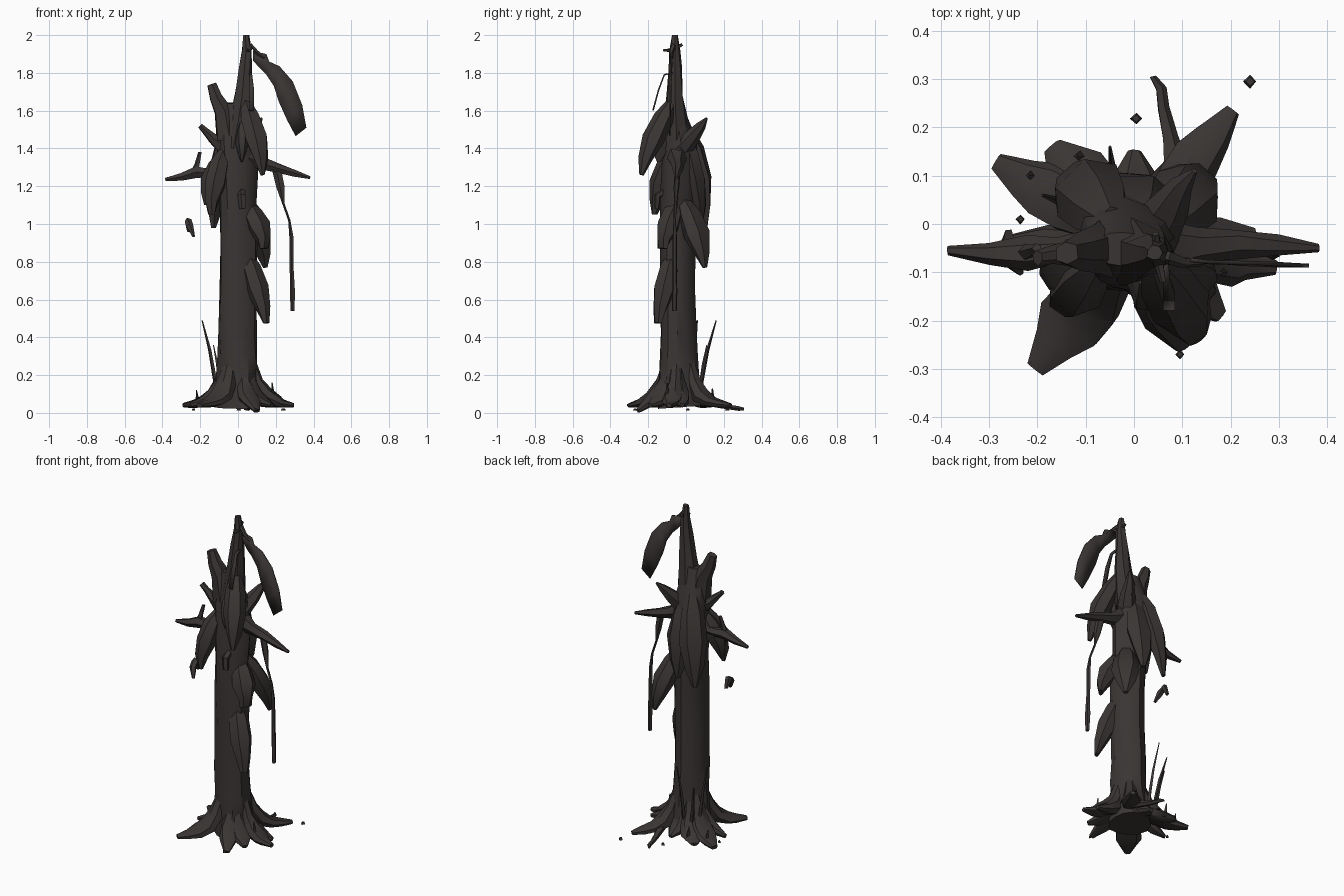
import bpy, math, random
from mathutils import Vector

random.seed(4)
bark = bpy.data.materials.new("dark bark")
bark.diffuse_color = (0.042, 0.036, 0.034, 1)


def make(name, verts, faces, angle=35):
    me = bpy.data.meshes.new(name)
    me.from_pydata([(x, y, max(z, 0.0)) for x, y, z in verts], [], faces)
    me.materials.append(bark)
    me.shade_smooth()
    me.set_sharp_from_angle(angle=math.radians(angle))
    ob = bpy.data.objects.new(name, me)
    bpy.context.collection.objects.link(ob)
    return ob


def loft(name, pts, sides=6, jitter=0.0, lobes=0.0, twist=0.0):
    """Loft elliptical rings along (x, y, z, half_width, half_depth) points."""
    P = [Vector(p[:3]) for p in pts]
    d = P[-1] - P[0]
    d.z = 0
    if d.length < 0.05:
        d = Vector((0, -1, 0))
    side = d.normalized().cross(Vector((0, 0, 1)))
    verts, n = [], len(pts)
    for i, p in enumerate(pts):
        t = (P[min(i + 1, n - 1)] - P[max(i - 1, 0)]).normalized()
        nor = side.cross(t).normalized()
        for k in range(sides):
            a = 2 * math.pi * k / sides
            m = 1 + lobes * math.cos(3 * a + twist * i) + random.uniform(-jitter, jitter)
            verts.append(P[i] + side * (p[3] * m * math.cos(a)) + nor * (p[4] * m * math.sin(a)))
    faces = [(i * sides + k, i * sides + (k + 1) % sides,
              (i + 1) * sides + (k + 1) % sides, (i + 1) * sides + k)
             for i in range(n - 1) for k in range(sides)]
    faces += [tuple(reversed(range(sides))), tuple(range((n - 1) * sides, n * sides))]
    return make(name, verts, faces)


def limb(name, pts, sides=6, jitter=0.12):
    return loft(name, [(x, y, z, r, r) for x, y, z, r in pts], sides, jitter)


def sheet(name, edge_a, edge_b, thick=0.005):
    """Thin strip between two edges."""
    n = len(edge_a)
    ob = make(name, edge_a + edge_b,
              [(i, i + 1, n + i + 1, n + i) for i in range(n - 1)])
    mod = ob.modifiers.new("thickness", 'SOLIDIFY')
    mod.thickness, mod.offset = thick, 0
    return ob


def flap(name, root, tip, width, bulge, blunt=.2):
    """Drooping bark flap, thick and merged at its root, bulging outwards."""
    r, t = Vector(root), Vector(tip)
    out = Vector((t.x, t.y + 0.05, 0)).normalized()
    pts = []
    for f, w, h, b in ((0, .5, .03, -.2), (.2, .95, .052, .3), (.5, 1.1, .058, .6),
                       (.78, .7, .036, .55), (1, blunt, .012, 0)):
        p = r.lerp(t, f) + out * bulge * b
        pts.append((*p, width * w, h))
    return loft(name, pts, 6, 0.08)


# Trunk with flared base
loft("trunk", [(0, -.03, .03, .12, .12), (0, -.035, .1, .118, .115), (0, -.04, .2, .108, .104),
               (0, -.045, .3, .103, .1),
               (-.005, -.045, .42, .102, .096), (0, -.05, .65, .1, .092),
               (0, -.05, .9, .098, .094), (-.005, -.045, 1.1, .098, .094), (-.01, -.035, 1.3, .108, .1),
               (-.02, -.03, 1.45, .1, .085), (-.025, -.045, 1.56, .078, .055), (-.025, -.05, 1.64, .052, .035)],
     12, 0.04, 0.06, 0.35)

# Broken top and side stubs
limb("spire", [(-.01, -.05, 1.4, .08), (.015, -.055, 1.55, .064), (.03, -.06, 1.68, .047),
               (.04, -.06, 1.82, .037), (.048, -.06, 1.92, .028), (.042, -.06, 2.0, .016)], 7)
limb("top_stub", [(-.05, -.05, 1.45, .065), (-.075, -.055, 1.6, .055), (-.115, -.06, 1.67, .038),
                  (-.14, -.06, 1.74, .026)])
limb("left_stub", [(-.07, -.05, 1.41, .05), (-.13, -.06, 1.45, .028), (-.17, -.065, 1.49, .019),
                   (-.2, -.07, 1.52, .016)])
limb("back_stub", [(.04, -.02, 1.4, .055), (.08, .04, 1.47, .04), (.1, .08, 1.52, .024),
                   (.125, .11, 1.56, .006)])
limb("spire_twig", [(.04, -.06, 1.9, .014), (.075, -.07, 1.94, .016), (.1, -.08, 1.91, .012),
                    (.14, -.08, 1.88, .008)], 5)
limb("spire_cross_twig", [(.045, -.02, 1.95, .008), (.05, -.07, 1.92, .012), (.06, -.12, 1.92, .006)], 5)

# Side branches
limb("left_branch", [(-.07, -.05, 1.29, .045), (-.16, -.055, 1.27, .026), (-.22, -.06, 1.275, .034),
                     (-.3, -.06, 1.25, .022), (-.385, -.055, 1.235, .01)])
limb("left_twig", [(-.23, -.06, 1.27, .022), (-.215, -.055, 1.32, .014), (-.2, -.05, 1.38, .01)], 5)
limb("right_branch", [(.06, -.05, 1.35, .055), (.13, -.045, 1.32, .036), (.21, -.04, 1.295, .03),
                      (.3, -.045, 1.27, .021), (.382, -.05, 1.245, .008)])

# Bark flaps: root, tip, half width, bulge, bluntness
for name, *args in (
        ("front_flap", (.045, -.08, 1.64), (.13, -.235, 1.26), .06, .03),
        ("front_strip_flap", (.02, -.1, 1.53), (.02, -.145, 1.33), .03, .01),
        ("left_flap", (-.08, -.08, 1.38), (-.14, -.165, 1.05), .055, .03, .4),
        ("left_outer_flap", (-.09, -.06, 1.36), (-.165, -.11, 1.1), .05, .02, .4),
        ("back_left_flap", (-.05, .01, 1.5), (-.13, .1, .98), .075, .025),
        ("back_flap", (0, 0, 1.46), (0, .08, 1.0), .08, .02),
        ("back_right_flap", (.05, -.01, 1.12), (.145, .1, .77), .075, .03),
        ("right_flap", (.05, -.05, 1.1), (.14, -.125, .87), .06, .03, .6),
        ("lower_right_flap", (.045, -.07, .84), (.15, -.15, .475), .058, .015, .4)):
    flap(name, *args)
loft("front_bark_lump", [(.02, -.1, 1.18, .02, .02), (.02, -.15, 1.15, .022, .018),
                         (.025, -.155, 1.08, .018, .012)], 5)

# Roots fanning out: tip x, y, half width
for i, (x, y, w) in enumerate(((-.205, -.3, .085), (.1, -.255, .065), (.18, -.19, .065), (.295, -.09, .06),
                               (.25, -.02, .05), (.205, .235, .065), (-.285, .13, .075),
                               (-.17, .16, .08), (.0, .15, .06), (-.25, -.03, .04))):
    c = Vector((0, -.04))
    d = Vector((x, y)) - c
    low = -.03 if i == 1 else 0
    pts = []
    for r, z, ww, h in ((.065, .27, .45, .03), (.1, .16, .65, .04), (.15, .09, .9, .045),
                        (.215, .06, .85, .03), (.8, .048, .6, .022), (1, .04 + low, .25, .012)):
        reach = r * d.length if r > .5 else r * min(1, d.length / .3)
        q = c + d.normalized() * reach
        pts.append((q.x, q.y, z, w * ww, h))
    if d.length < .27:  # short roots need no extra ring
        pts.pop(4)
    loft("root_%d" % (i + 1), pts, 7, 0.1)
limb("thin_root", [(.09, .1, .07, .03), (.075, .18, .04, .018), (.06, .24, .028, .013),
                   (.055, .28, .022, .012), (.038, .305, .02, .007)], 5)

# Large drooping leaf near the top
sheet("drooping_leaf",
      [(.08, -.07, 1.915), (.15, -.078, 1.9), (.165, -.079, 1.86), (.22, -.08, 1.835), (.29, -.082, 1.755),
       (.34, -.085, 1.63), (.362, -.086, 1.51)],
      [(.08, -.07, 1.865), (.12, -.078, 1.82), (.15, -.079, 1.79), (.19, -.08, 1.73), (.215, -.082, 1.65),
       (.26, -.085, 1.55), (.305, -.086, 1.465)], 0.008)
# Curved strand in front of the spire
sheet("front_strand",
      [(.055, -.07, 1.8), (.06, -.115, 1.79), (.06, -.145, 1.71), (.06, -.175, 1.6)],
      [(.07, -.07, 1.8), (.075, -.115, 1.79), (.085, -.145, 1.71), (.085, -.175, 1.6)], 0.008)
# Hanging moss below the right branch
loft("hanging_moss", [(.205, -.045, 1.29, .014, .024), (.225, -.05, 1.2, .014, .022), (.24, -.055, 1.11, .008, .007),
                      (.272, -.06, 1.02, .007, .007), (.283, -.06, .93, .012, .012), (.285, -.06, .78, .012, .011),
                      (.288, -.06, .64, .014, .014), (.29, -.062, .54, .014, .011)], 5, 0.15)
# Loose bark chip
limb("loose_chip", [(-.26, -.02, .96, .01), (-.262, -.045, 1.015, .02), (-.255, -.075, .99, .02),
                    (-.235, -.1, .935, .008)], 5)

# Grass blades at the back left
for i, (bx, by, tx, ty, tz) in enumerate(((-.11, .03, -.19, .06, .49), (-.04, .07, -.05, .16, .49),
                                          (-.09, .07, -.13, .11, .36))):
    mx, my, mz = bx * .5 + tx * .5, by * .5 + ty * .5, .1 + (tz - .1) * .6
    limb("grass_blade_%d" % (i + 1), [(bx, by, .1, .012), (mx, my, mz, .009), (tx, ty, tz, .003)], 4)
# Small sprouts on the roots
for i, (x, y, z) in enumerate(((.18, -.1, .16), (-.22, .1, .12), (-.12, .14, .13))):
    limb("sprout_%d" % (i + 1), [(x + .015, y, .04, .012), (x + .005, y, z * .65, .009), (x, y, z, .003)], 4)
# Ground scraps
for i, (x, y, r) in enumerate(((.005, .218, .013), (.095, -.27, .01), (.24, .295, .014), (-.235, .01, .01))):
    limb("ground_scrap_%d" % (i + 1), [(x, y, .012, r), (x, y, .024, r * .6)], 4)
